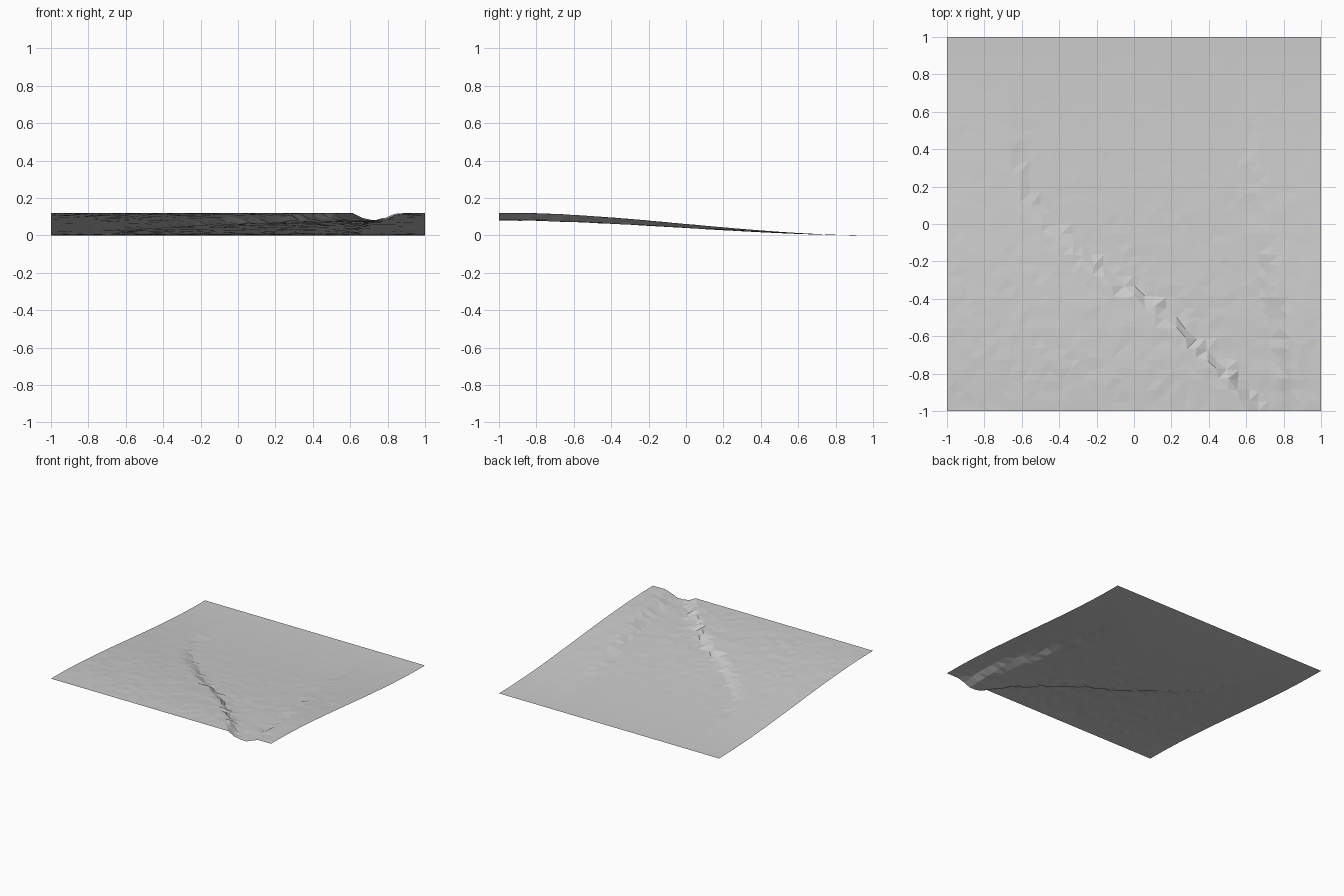
import bpy, bmesh, math, random
from mathutils import Vector, noise

cube = bpy.data.objects.get("Cube")
if cube:
    bpy.data.objects.remove(cube, do_unlink=True)
random.seed(4)

CELLS = 36
HEIGHT = 0.121
FLOOR = 0.67          # valley floor height as a share of the plateau height

# Top lines of the two banks, as (y, x) points from front to back
LEFT_BANK = [(-1, 0.65), (-0.76, 0.46), (-0.57, 0.27), (-0.43, 0.1), (-0.36, -0.03),
             (-0.17, -0.27), (0.07, -0.52), (0.3, -0.62), (1, -0.64)]
RIGHT_BANK = [(-1, 0.83), (-0.7, 0.79), (-0.5, 0.77), (-0.3, 0.72), (0, 0.67), (0.35, 0.62), (1, 0.6)]


def along(line, y):
    for (y0, x0), (y1, x1) in zip(line, line[1:]):
        if y <= y1:
            return x0 + (x1 - x0) * (y - y0) / (y1 - y0)
    return line[-1][1]


def smooth(t):
    t = min(max(t, 0), 1)
    return t * t * (3 - 2 * t)


def ground(x, y):
    slope = HEIGHT * smooth((1 - y) / 2)
    wobble = 0.02 * noise.noise(Vector((x, y, 0)) * 9)
    inside_left = smooth((x - along(LEFT_BANK, y) + wobble + 0.035) / 0.08)
    inside_right = smooth((along(RIGHT_BANK, y) - x + wobble + 0.05) / 0.1)
    valley = inside_left * inside_right
    return slope * (1 - (1 - FLOOR) * valley)


# Terrain sheet: a grid raised into a slope with a widening valley
bm = bmesh.new()
bmesh.ops.create_grid(bm, x_segments=CELLS, y_segments=CELLS, size=1)
for v in bm.verts:
    x, y = v.co.x, v.co.y
    inner = max(abs(x), abs(y)) < 0.99
    v.co.z = ground(x, y)
    if inner:
        # Slight unevenness that fades towards the low back edge
        v.co.z += random.uniform(-0.0025, 0.0015) * smooth((1 - y) / 2)
        v.co.x += random.uniform(-0.008, 0.008)
        v.co.y += random.uniform(-0.008, 0.008)
    v.co.z = min(max(v.co.z, 0), HEIGHT)
bmesh.ops.triangulate(bm, faces=bm.faces[:], quad_method='SHORT_EDGE')
bmesh.ops.recalc_face_normals(bm, faces=bm.faces[:])
if sum(f.normal.z for f in bm.faces) < 0:
    bmesh.ops.reverse_faces(bm, faces=bm.faces[:])
mesh = bpy.data.meshes.new("terrain")
bm.to_mesh(mesh)
bm.free()
terrain = bpy.data.objects.new("terrain", mesh)
bpy.context.collection.objects.link(terrain)

# Plain stone grey
grey = bpy.data.materials.new("light_grey")
grey.use_nodes = True
colour = (0.6, 0.6, 0.6, 1)
grey.diffuse_color = colour
grey.node_tree.nodes["Principled BSDF"].inputs["Base Color"].default_value = colour
mesh.materials.append(grey)
